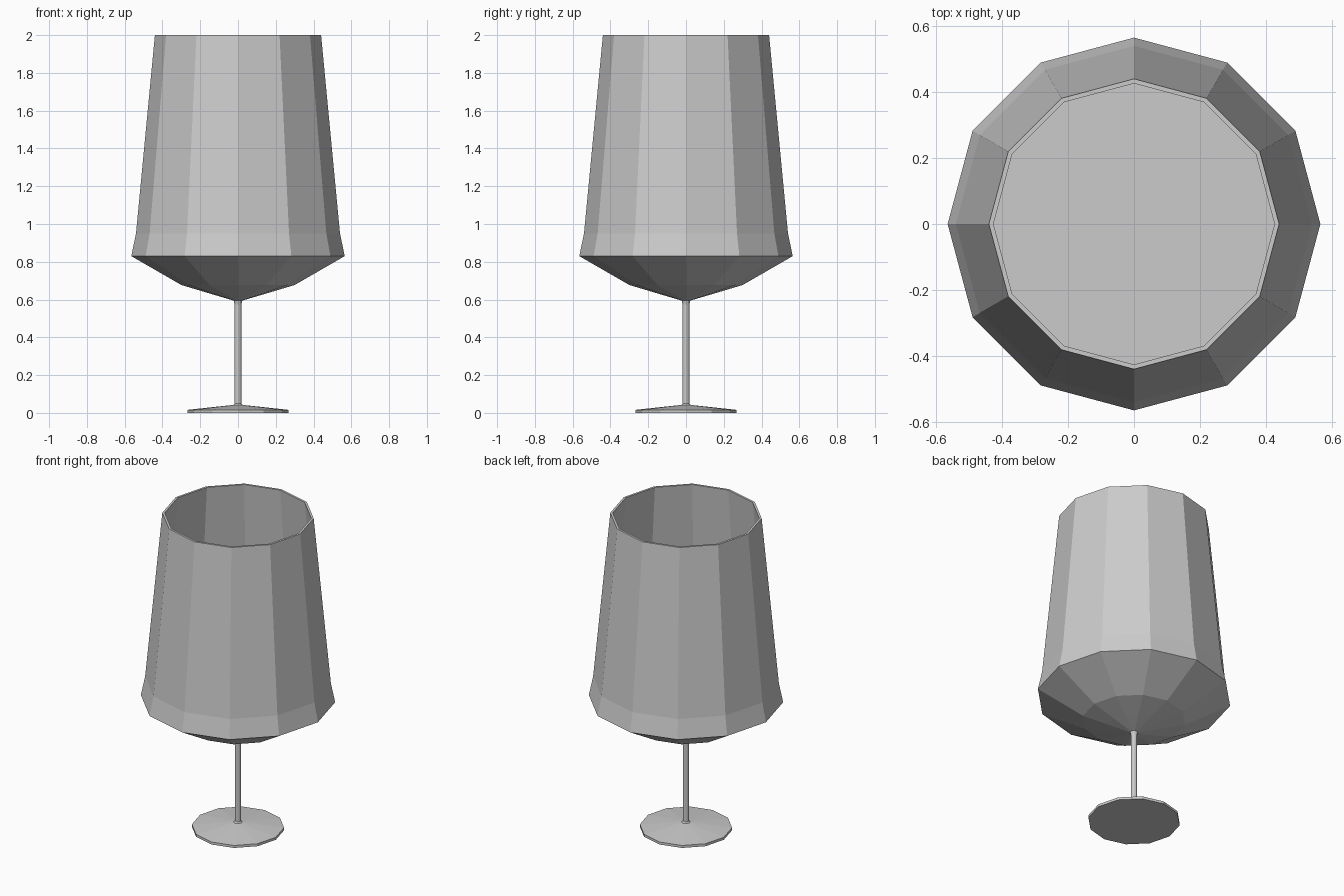
import bpy, bmesh
from math import cos, sin, pi

if "Cube" in bpy.data.objects:
    bpy.data.objects.remove(bpy.data.objects["Cube"])

SIDES = 12


def lathe(name, profile):
    """Revolve (radius, z) points around z; both ends are capped flat."""
    bm = bmesh.new()
    rings = [[bm.verts.new((r * cos(2 * pi * i / SIDES), r * sin(2 * pi * i / SIDES), z))
              for i in range(SIDES)] for r, z in profile]
    for a, b in zip(rings, rings[1:]):
        for i in range(SIDES):
            j = (i + 1) % SIDES
            bm.faces.new((a[i], a[j], b[j], b[i]))
    bm.faces.new(rings[0][::-1])
    bm.faces.new(rings[-1])
    bmesh.ops.recalc_face_normals(bm, faces=bm.faces)
    mesh = bpy.data.meshes.new(name)
    bm.to_mesh(mesh)
    bm.free()
    obj = bpy.data.objects.new(name, mesh)
    bpy.context.collection.objects.link(obj)
    return obj


# Foot and slim stem
lathe("foot_and_stem", [(0.268, 0.0), (0.268, 0.016), (0.12, 0.032), (0.025, 0.042),
                        (0.018, 0.05), (0.018, 0.575), (0.024, 0.598)])

# Faceted bowl: underside, outer wall, rim, inner wall, flat floor
lathe("bowl", [(0.024, 0.595), (0.15, 0.632), (0.30, 0.677), (0.565, 0.83),
               (0.54, 0.95), (0.44, 2.0),
               (0.426, 2.0), (0.525, 0.95), (0.548, 0.835)])
